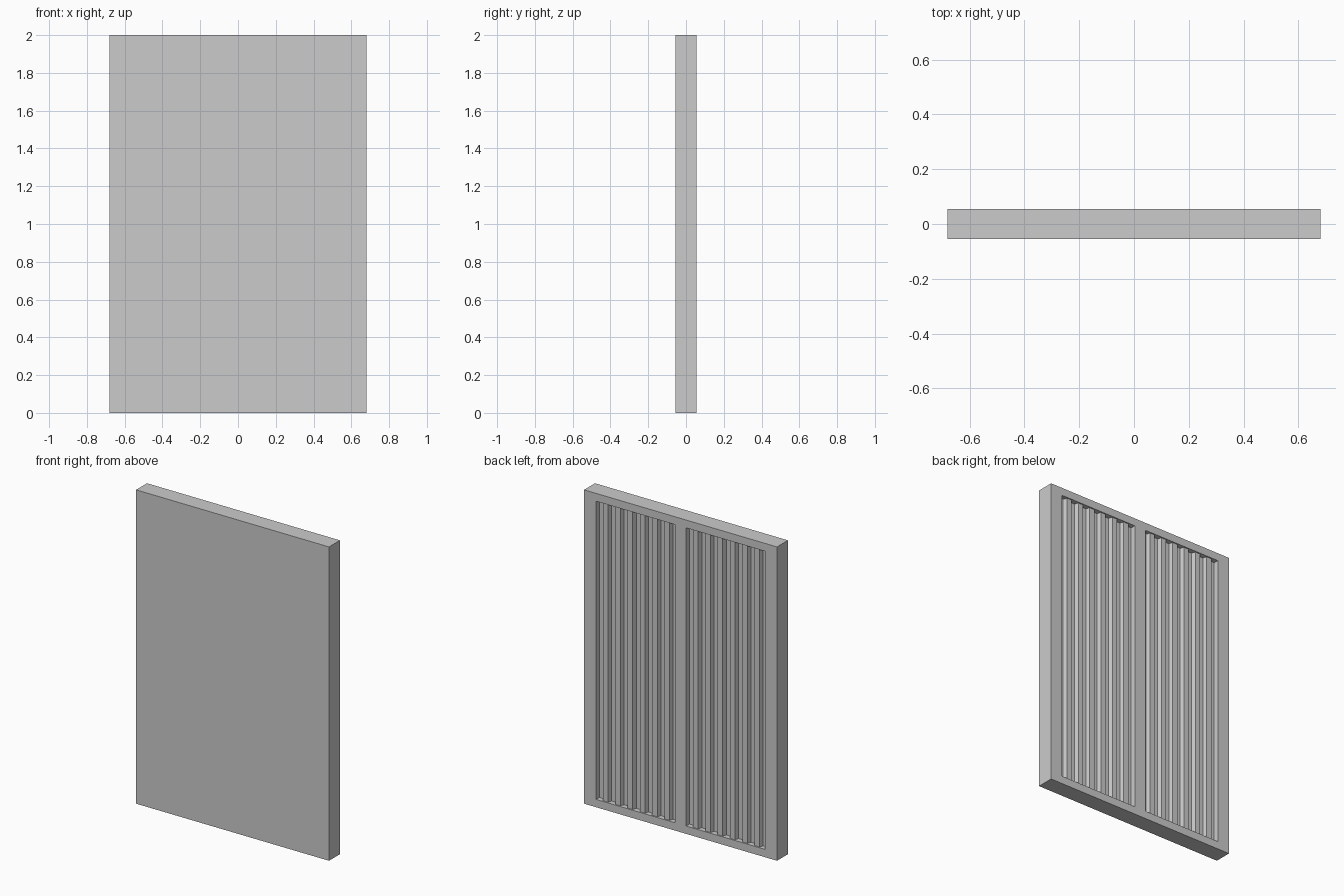
import bpy, bmesh

if "Cube" in bpy.data.objects:
    bpy.data.objects.remove(bpy.data.objects["Cube"])

W, D, H = 0.68, 0.055, 2.0          # half width, half depth, height
X0, X1 = 0.04, 0.595                # recess extent in x
Z0, Z1 = 0.05, 1.95                 # recess extent in z
RIBS, GROOVE = 6, 0.035
RIB_Y, FLOOR_Y = D - 0.008, D - 0.033   # rib crest and groove floor
SLOPE = 0.008


def prism(name, outline, z0, z1):
    bm = bmesh.new()
    face = bm.faces.new([bm.verts.new((x, y, z0)) for x, y in outline])
    ext = bmesh.ops.extrude_face_region(bm, geom=[face])
    verts = [v for v in ext["geom"] if isinstance(v, bmesh.types.BMVert)]
    bmesh.ops.translate(bm, verts=verts, vec=(0, 0, z1 - z0))
    bmesh.ops.recalc_face_normals(bm, faces=bm.faces)
    me = bpy.data.meshes.new(name)
    bm.to_mesh(me)
    bm.free()
    ob = bpy.data.objects.new(name, me)
    bpy.context.collection.objects.link(ob)
    return ob


# Solid slab with a plain front
panel = prism("panel", [(-W, -D), (W, -D), (W, D), (-W, D)], 0, H)

# Ribbed recess profile: grooves at both ends, ribs between
pitch = (X1 - X0 - GROOVE) / RIBS
profile = [(X0, D + 0.05), (X0, FLOOR_Y)]
for i in range(RIBS):
    a = X0 + i * pitch + GROOVE
    b = X0 + (i + 1) * pitch
    profile += [(a, FLOOR_Y), (a + SLOPE, RIB_Y), (b - SLOPE, RIB_Y), (b, FLOOR_Y)]
profile += [(X1, FLOOR_Y), (X1, D + 0.05)]

# Cut one recess on each side of the centre post
for side, sign in (("left", -1), ("right", 1)):
    cutter = prism(side + "_recess_cutter", [(sign * x, y) for x, y in profile], Z0, Z1)
    cutter.hide_render = True
    cutter.hide_set(True)
    mod = panel.modifiers.new(side + "_recess", "BOOLEAN")
    mod.operation = "DIFFERENCE"
    mod.solver = "EXACT"
    mod.object = cutter
